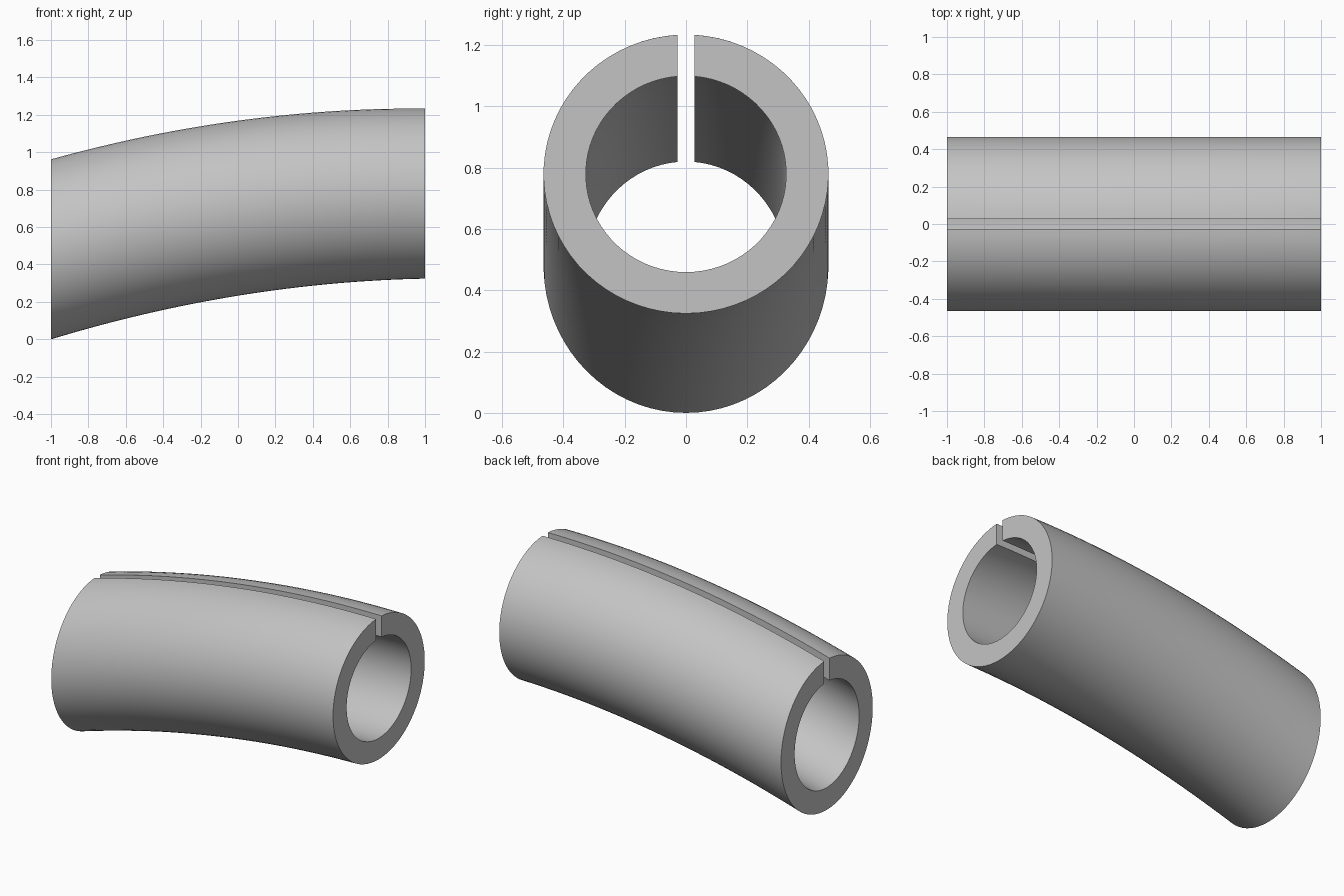
import bpy, bmesh, math

if "Cube" in bpy.data.objects:
    bpy.data.objects.remove(bpy.data.objects["Cube"])

R_OUT, R_IN, GAP = 0.465, 0.327, 0.027   # radii and half width of the slit
N_LEN, N_ARC = 32, 72

grey = bpy.data.materials.new("plain_grey")
grey.diffuse_color = (0.55, 0.55, 0.55, 1)
grey.use_nodes = True
grey.node_tree.nodes["Principled BSDF"].inputs["Base Color"].default_value = grey.diffuse_color


def arc(radius):
    """Open circle in y/z, starting and ending at the walls of the top slit."""
    a = math.asin(GAP / radius)
    angles = [a + (2 * math.pi - 2 * a) * i / N_ARC for i in range(N_ARC + 1)]
    return [(radius * math.sin(t), radius * math.cos(t)) for t in angles]


outer, inner = arc(R_OUT), arc(R_IN)
profile = outer + inner[::-1]            # closed C-shaped section
n = len(profile)

# Sweep the section along the bowed centre line, with upright end cuts
bm = bmesh.new()
rings = []
for i in range(N_LEN + 1):
    x = -1 + 2 * i / N_LEN
    centre = 0.7015 + 0.149 * x - 0.071 * x * x
    stretch = 1.007 - 0.0285 * x
    rings.append([bm.verts.new((x, y, centre + z * stretch)) for y, z in profile])
for a, b in zip(rings, rings[1:]):
    for j in range(n):
        k = (j + 1) % n
        bm.faces.new((a[j], a[k], b[k], b[j]))

# Flat end faces, as strips between outer and inner arcs
for ring in (rings[0], rings[-1]):
    for j in range(N_ARC):
        bm.faces.new((ring[j], ring[j + 1], ring[n - 2 - j], ring[n - 1 - j]))
bmesh.ops.recalc_face_normals(bm, faces=bm.faces)

mesh = bpy.data.meshes.new("split_tube")
bm.to_mesh(mesh)
bm.free()
mesh.materials.append(grey)
tube = bpy.data.objects.new("split_tube", mesh)
bpy.context.collection.objects.link(tube)
bpy.context.view_layer.objects.active = tube
tube.select_set(True)
bpy.ops.object.shade_smooth_by_angle(angle=math.radians(30))
